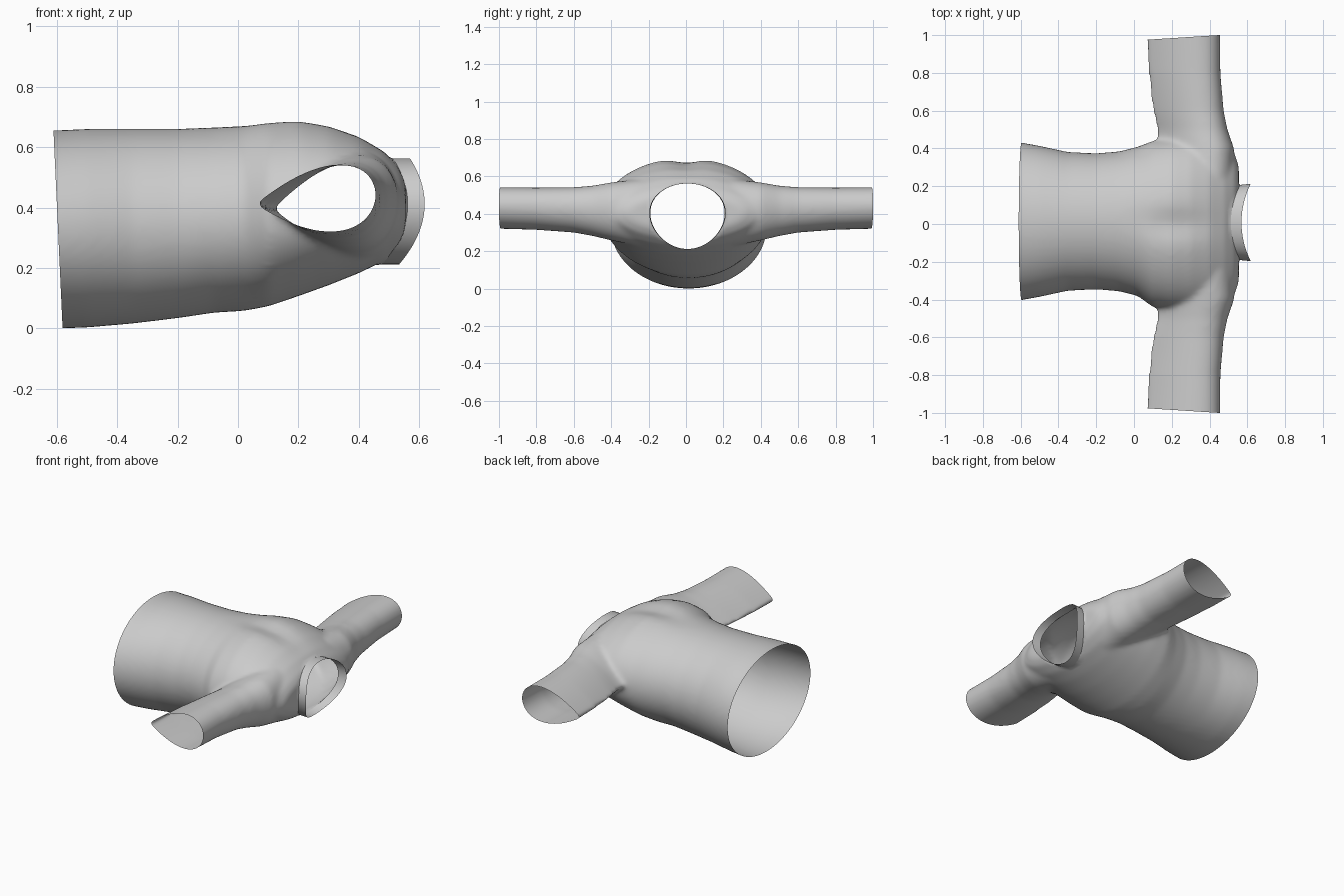
import bpy, bmesh, math

cube = bpy.data.objects.get("Cube")
if cube:
    bpy.data.objects.remove(cube, do_unlink=True)

SEG = 64
NECK_Z, NECK_W, NECK_H = 0.387, 0.198, 0.175


def angles(n):
    return [2 * math.pi * i / n for i in range(n)]


def loft(bm, rings, caps=True):
    """Skin a list of closed rings, optionally capping both ends."""
    loops = [[bm.verts.new(p) for p in ring] for ring in rings]
    for a, b in zip(loops, loops[1:]):
        for i in range(len(a)):
            j = (i + 1) % len(a)
            bm.faces.new((a[i], a[j], b[j], b[i]))
    if caps:
        bm.faces.new(loops[0])
        bm.faces.new(loops[-1])


def make_object(name, bm):
    bmesh.ops.recalc_face_normals(bm, faces=bm.faces)
    mesh = bpy.data.meshes.new(name)
    bm.to_mesh(mesh)
    bm.free()
    obj = bpy.data.objects.new(name, mesh)
    bpy.context.collection.objects.link(obj)
    bpy.ops.object.select_all(action='DESELECT')
    obj.select_set(True)
    bpy.context.view_layer.objects.active = obj
    return obj


def body_ring(x, half, low, high):
    """Oval torso section with a shallow spine groove between the shoulders."""
    mid, rise = (low + high) / 2, (high - low) / 2
    groove = 0.03 * math.exp(-((x - 0.22) / 0.16) ** 2)
    shift = 0.014 if x < 0.1 else 0
    ring = []
    for t in angles(SEG):
        y, z = half * math.cos(t), mid + rise * math.sin(t)
        if z > mid:
            z += groove * (0.5 - math.exp(-(y / 0.075) ** 2)) * math.sin(t)
        ring.append((x, y + shift, z))
    return ring


def sleeve_ring(side, y, x0, x1, low, high):
    """Teardrop section, pinched along the underarm seam."""
    ring = []
    for t in angles(SEG):
        u = math.cos(t)
        lift = math.sin(t) * abs(math.cos(t / 2)) / 0.77
        z = (low + high) / 2 + lift * (high - low) / 2 - 0.015 * (1 - u)
        ring.append(((x0 + x1) / 2 + u * (x1 - x0) / 2, side * y, z))
    return ring


def neck_point(t):
    """Point on the saddle-shaped neckline."""
    s, c = math.sin(t), math.cos(t)
    return (0.495 + 0.065 * c * c + 0.018 * s,
            NECK_W * c * (1 + 0.1 * s) + 0.008,
            NECK_Z + NECK_H * s)


# Torso sections: x, half width, bottom, top
TORSO = [(-0.68, 0.43, 0.0, 0.66), (-0.6, 0.418, 0.0, 0.655),
         (-0.5, 0.4, 0.003, 0.66), (-0.35, 0.367, 0.016, 0.66),
         (-0.2, 0.36, 0.034, 0.66), (-0.08, 0.37, 0.052, 0.665),
         (0.02, 0.395, 0.058, 0.672), (0.1, 0.44, 0.073, 0.682),
         (0.2, 0.455, 0.107, 0.684), (0.3, 0.455, 0.143, 0.668),
         (0.4, 0.445, 0.183, 0.636), (0.48, 0.42, 0.222, 0.588),
         (0.53, 0.38, 0.265, 0.54), (0.555, 0.31, 0.31, 0.5)]
# Sleeve sections: y, inner x, outer x, bottom, top
SLEEVE = [(0.25, 0.12, 0.53, 0.235, 0.595), (0.4, 0.12, 0.53, 0.268, 0.578),
          (0.5, 0.118, 0.495, 0.292, 0.56), (0.6, 0.097, 0.475, 0.31, 0.552),
          (0.8, 0.07, 0.458, 0.325, 0.55), (1.08, 0.052, 0.455, 0.333, 0.553)]

# Shirt: torso and sleeves fused into one smooth skin
bm = bmesh.new()
loft(bm, [body_ring(*s) for s in TORSO])
for side in (-1, 1):
    loft(bm, [sleeve_ring(side, *s) for s in SLEEVE])
shirt = make_object("shirt_body", bm)
remesh = shirt.modifiers.new("Fuse", 'REMESH')
remesh.mode = 'VOXEL'
remesh.voxel_size = 0.013
relax = shirt.modifiers.new("Relax", 'SMOOTH')
relax.factor = 0.5
relax.iterations = 12
for m in ("Fuse", "Relax"):
    bpy.ops.object.modifier_apply(modifier=m)

# Open the hem and the cuffs
bm = bmesh.new()
bm.from_mesh(shirt.data)
cuts = [((-0.61, 0, 0.65), (-0.65, 0, -0.03))]
cuts += [((0.45, s, 0.44), (-0.064, s, 0)) for s in (-1, 1)]
for co, normal in cuts:
    bmesh.ops.bisect_plane(bm, geom=bm.verts[:] + bm.edges[:] + bm.faces[:],
                           plane_co=co, plane_no=normal, clear_outer=True)


# Open the neck and draw its rim onto the neckline
def neck_angle(co):
    return math.atan2((co.z - NECK_Z) / NECK_H, (co.y - 0.008) / NECK_W)


def in_neck(co):
    _, y, z = neck_point(neck_angle(co))
    return co.x > 0.42 and (math.hypot(co.y - 0.008, co.z - NECK_Z)
                            < math.hypot(y - 0.008, z - NECK_Z))


holes = [f for f in bm.faces if in_neck(f.calc_center_median())]
bmesh.ops.delete(bm, geom=holes, context='FACES')
for v in bm.verts:
    if v.is_boundary and v.co.x > 0.42 and abs(v.co.y) < 0.3:
        v.co = neck_point(neck_angle(v.co))
bm.to_mesh(shirt.data)
bm.free()
bpy.ops.object.shade_smooth_by_angle(angle=math.radians(50))

# Collar band standing out from the neckline
bm = bmesh.new()
rim = [neck_point(t) for t in angles(SEG)]
loft(bm, [[(x + d, y * (1 + 0.5 * d), z) for x, y, z in rim]
          for d in (0, 0.028, 0.056)], caps=False)
make_object("collar", bm)
bpy.ops.object.shade_smooth_by_angle(angle=math.radians(50))
